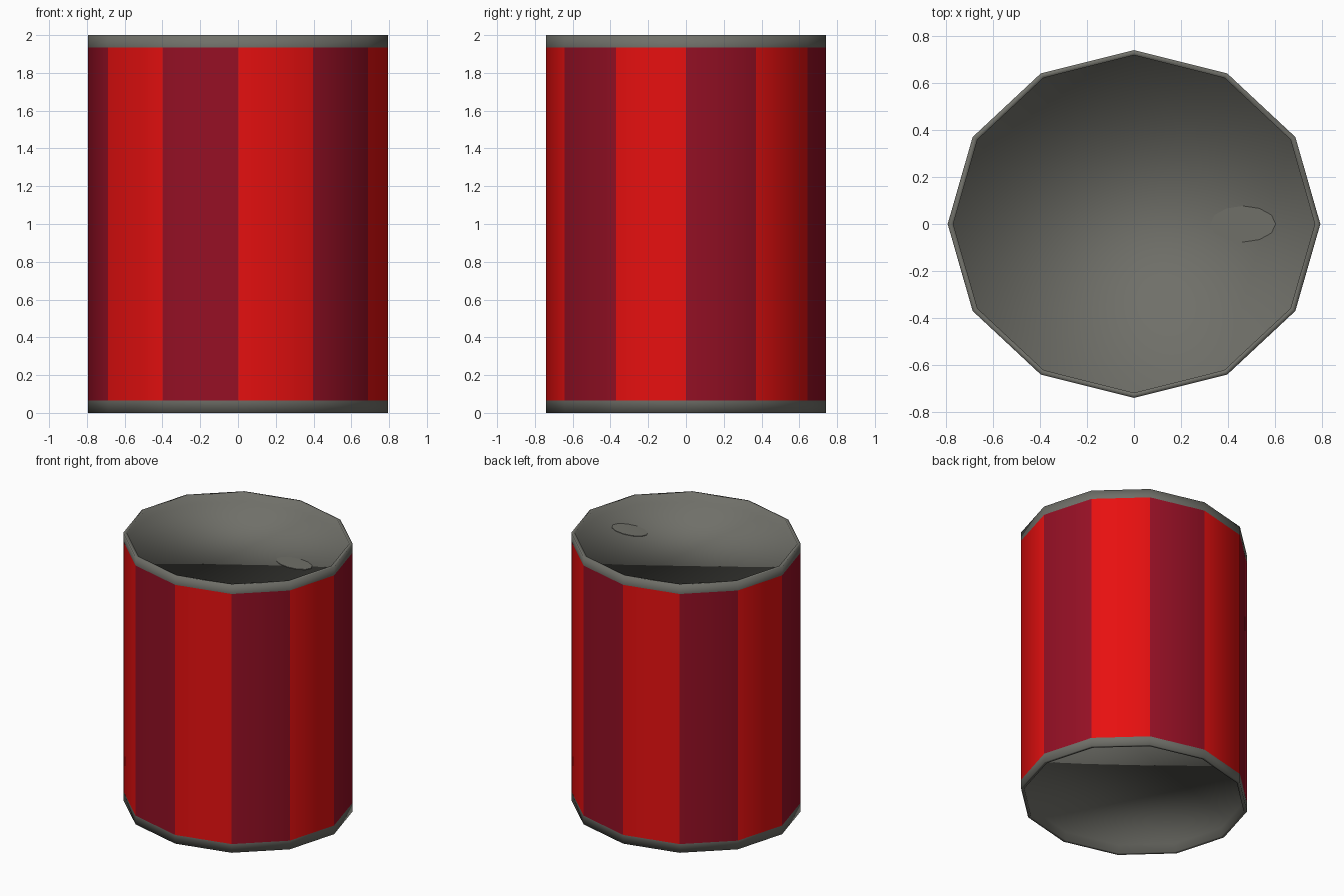
import bpy, bmesh, math

SIDES = 12
RX, RY = 0.795, 0.742      # outer half-widths of the can
RIM = 0.065                # height of the rims and depth of the recesses
INNER = 0.97               # inner edge of the rim, relative to the outer

old = bpy.data.objects.get("Cube")
if old:
    bpy.data.objects.remove(old, do_unlink=True)


def material(name, rgb):
    m = bpy.data.materials.new(name)
    m.use_nodes = True
    m.diffuse_color = (*rgb, 1)
    m.node_tree.nodes["Principled BSDF"].inputs["Base Color"].default_value = (*rgb, 1)
    return m


bright_red = material("bright red", (0.8, 0.005, 0.005))
dark_red = material("dark red", (0.30, 0.005, 0.018))
metal = material("dark grey metal", (0.16, 0.16, 0.14))


def loft(name, profile, mats, rx=RX, ry=RY, cx=0, cap=False):
    """Smooth stack of oval rings; profile holds (scale, height) pairs."""
    bm = bmesh.new()
    rings = []
    for s, z in profile:
        angles = [math.tau * k / SIDES for k in range(SIDES)]
        rings.append([bm.verts.new((cx + rx * s * math.cos(a), ry * s * math.sin(a), z))
                      for a in angles])
    for low, high in zip(rings, rings[1:]):
        for k in range(SIDES):
            n = (k + 1) % SIDES
            f = bm.faces.new((low[k], low[n], high[n], high[k]))
            f.material_index = k % len(mats)   # alternate colours around
    if cap:
        bm.faces.new(rings[-1])
    for f in bm.faces:
        f.smooth = True
    me = bpy.data.meshes.new(name)
    bm.to_mesh(me)
    bm.free()
    for m in mats:
        me.materials.append(m)
    ob = bpy.data.objects.new(name, me)
    bpy.context.collection.objects.link(ob)
    return ob


# Striped wall
loft("can_wall", [(1, RIM), (1, 2 - RIM)], [dark_red, bright_red])

# Recessed lids: outer band, thin rim, inner wall, floor
band = [(1, 2 - RIM), (1, 2), (INNER, 2), (INNER, 2 - RIM)]
loft("top_lid", band, [metal], cap=True)
bottom = loft("bottom_lid", [(s, 2 - z) for s, z in band], [metal], cap=True)
bottom.data.flip_normals()

# Oval opening tab on the top
floor = 2 - RIM
tab = loft("opening_tab", [(1, floor), (1, floor + 0.004)], [metal],
           rx=0.14, ry=0.077, cx=0.465, cap=True)
for p in tab.data.polygons:
    p.use_smooth = False
